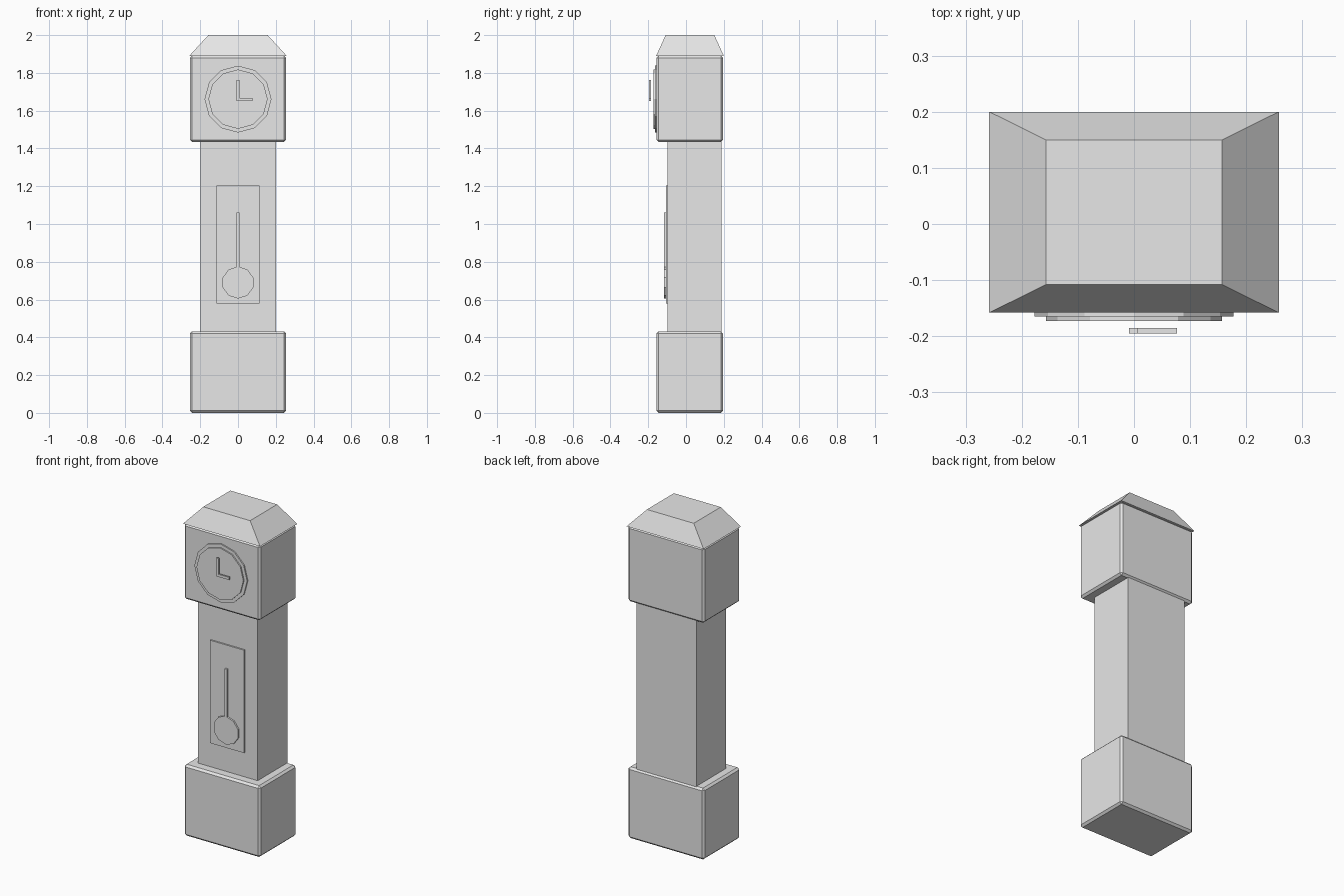
import bpy, bmesh, math
from mathutils import Matrix

if "Cube" in bpy.data.objects:
    bpy.data.objects.remove(bpy.data.objects["Cube"])

grey = bpy.data.materials.new("plain_grey")
grey.diffuse_color = (0.8, 0.8, 0.8, 1)
grey.use_nodes = True
grey.node_tree.nodes["Principled BSDF"].inputs["Base Color"].default_value = grey.diffuse_color


def finish(name, bm):
    bmesh.ops.recalc_face_normals(bm, faces=bm.faces)
    mesh = bpy.data.meshes.new(name)
    bm.to_mesh(mesh)
    bm.free()
    mesh.materials.append(grey)
    obj = bpy.data.objects.new(name, mesh)
    bpy.context.collection.objects.link(obj)
    return obj


def prism(name, points, y0, y1):
    """Extrude a front (x, z) outline from y0 to y1."""
    bm = bmesh.new()
    face = bm.faces.new([bm.verts.new((x, y0, z)) for x, z in points])
    new = bmesh.ops.extrude_face_region(bm, geom=[face])["geom"]
    verts = [v for v in new if isinstance(v, bmesh.types.BMVert)]
    bmesh.ops.translate(bm, verts=verts, vec=(0, y1 - y0, 0))
    return finish(name, bm)


def box(name, x, y0, y1, z0, z1, bevel=0):
    obj = prism(name, [(-x, z0), (x, z0), (x, z1), (-x, z1)], y0, y1)
    if bevel:
        mod = obj.modifiers.new("edge_bevel", 'BEVEL')
        mod.width, mod.segments = bevel, 1
    return obj


def disc(name, r, sides, z, y0, y1):
    pts = [(r * math.sin(math.tau * i / sides), z + r * math.cos(math.tau * i / sides))
           for i in range(sides)]
    return prism(name, pts, y0, y1)


# Case
box("base", 0.255, -0.157, 0.196, 0, 0.432, 0.012)
box("trunk", 0.2, -0.097, 0.187, 0.42, 1.45)
box("head", 0.255, -0.157, 0.196, 1.434, 1.892, 0.012)

# Hipped roof with a flat top
bm = bmesh.new()
low = [bm.verts.new(p + (1.89,)) for p in [(-0.258, -0.158), (0.258, -0.158), (0.258, 0.2), (-0.258, 0.2)]]
top = [bm.verts.new(p + (2.0,)) for p in [(-0.157, -0.108), (0.157, -0.108), (0.157, 0.15), (-0.157, 0.15)]]
bm.faces.new(low)
bm.faces.new(top)
for i in range(4):
    j = (i + 1) % 4
    bm.faces.new((low[i], low[j], top[j], top[i]))
finish("roof", bm)

# Dial: bezel, face and the L-shaped hands standing off it
disc("bezel", 0.177, 12, 1.661, -0.165, -0.15)
disc("dial", 0.157, 12, 1.661, -0.173, -0.16)
prism("hands", [(-0.009, 1.652), (0.077, 1.652), (0.077, 1.668), (0.007, 1.668),
                (0.007, 1.763), (-0.009, 1.763)], -0.195, -0.185)

# Trunk door and pendulum
box("door", 0.114, -0.106, -0.09, 0.58, 1.203)
box("pendulum_rod", 0.008, -0.116, -0.104, 0.765, 1.062)
disc("pendulum_bob", 0.085, 10, 0.69, -0.116, -0.104)
